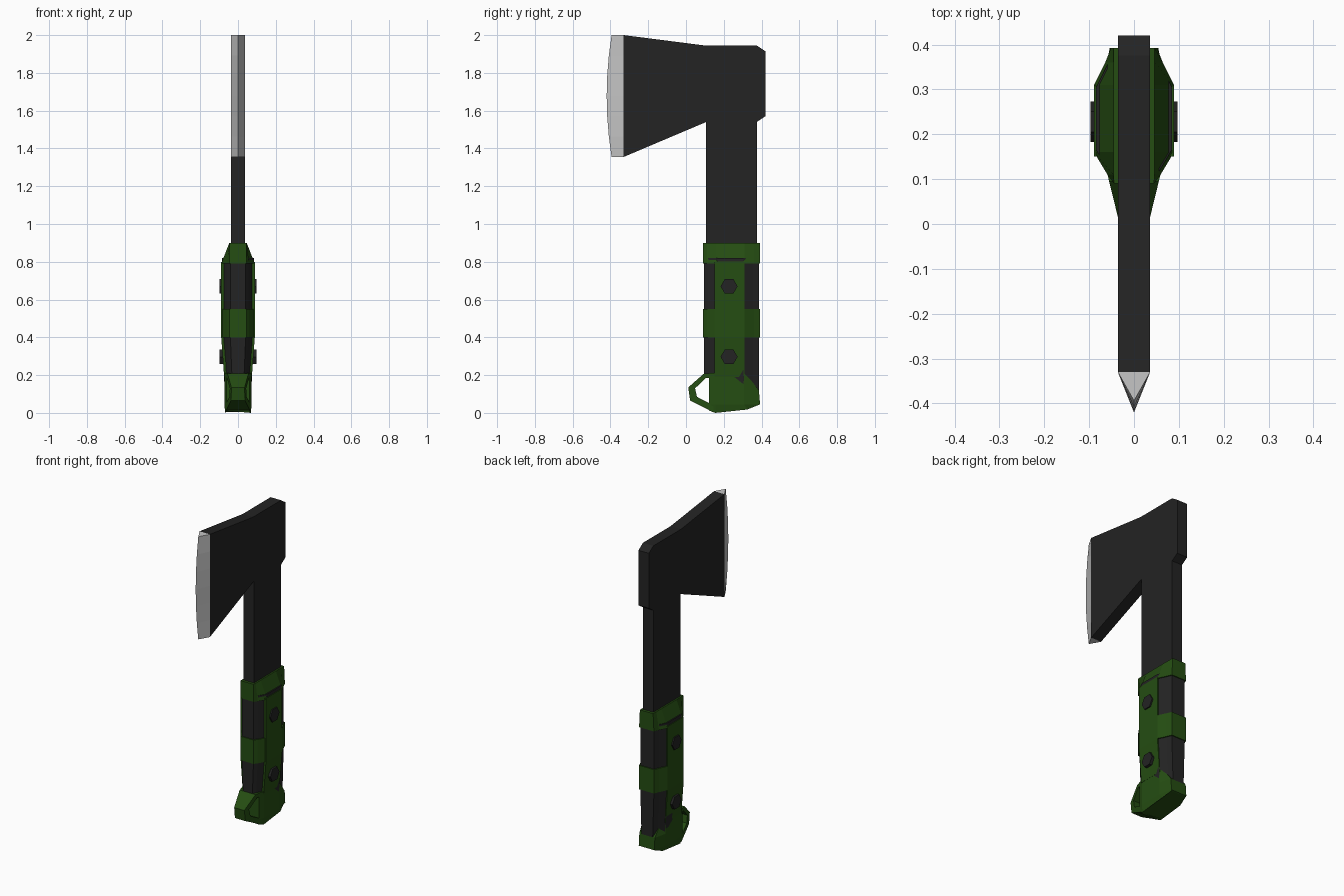
import bpy, bmesh, math

if "Cube" in bpy.data.objects:
    bpy.data.objects.remove(bpy.data.objects["Cube"])


def material(name, rgb):
    m = bpy.data.materials.new(name)
    m.diffuse_color = (*rgb, 1)
    m.use_nodes = True
    m.node_tree.nodes["Principled BSDF"].inputs["Base Color"].default_value = m.diffuse_color
    return m


DARK = material("black_steel", (0.017, 0.017, 0.017))
GREEN = material("green_grip", (0.018, 0.074, 0.006))
GREY = material("ground_edge", (0.56, 0.56, 0.56))


def loft(name, sections, mat, closed=False):
    """Skin equal-length loops of (x, y, z) points; closed joins last to first."""
    bm = bmesh.new()
    rings = [[bm.verts.new(p) for p in s] for s in sections]
    n = len(rings[0])
    pairs = list(zip(rings, rings[1:]))
    if closed:
        pairs.append((rings[-1], rings[0]))
    else:
        bm.faces.new(rings[0])
        bm.faces.new(rings[-1])
    for a, b in pairs:
        for i in range(n):
            j = (i + 1) % n
            bm.faces.new((a[i], a[j], b[j], b[i]))
    bmesh.ops.recalc_face_normals(bm, faces=bm.faces)
    me = bpy.data.meshes.new(name)
    bm.to_mesh(me)
    bm.free()
    me.materials.append(mat)
    ob = bpy.data.objects.new(name, me)
    bpy.context.collection.objects.link(ob)
    return ob


def mirror(half):
    """Complete a right-half outline across x = 0."""
    return half + [(-p[0], *p[1:]) for p in reversed(half)]


def side_width(z):
    """Half thickness of the grip, narrowing toward the pommel."""
    return 0.073 + 0.016 * max(0, min(1, (z - 0.2) / 0.2))


HALF = [(0.045, 0.09), (0.06, 0.11), (0.09, 0.16), (0.09, 0.31), (0.065, 0.36), (0.052, 0.392)]


def grip_section(z, inset=0.0, limit=1.0):
    k = side_width(z) / 0.09
    pts = []
    for x, y in HALF:
        y += inset if y < 0.2 else -inset
        pts.append((min(x * k - inset * 0.7, limit), y, z))
    return mirror(pts)


# Head and tang, one flat steel plate
plate = [(-0.33, 2.0), (0.10, 1.945), (0.375, 1.945), (0.42, 1.915), (0.42, 1.57),
         (0.375, 1.54), (0.375, 0.7), (0.107, 0.7), (0.107, 1.54), (-0.33, 1.355)]
loft("axe_head_and_tang", [[(x, y, z) for y, z in plate] for x in (-0.036, 0.036)], DARK)

# Ground cutting edge with a gentle curve
edge = []
for i in range(7):
    t = i / 6 * 2 - 1
    z = 1.6775 + 0.3225 * t
    edge.append([(0.036, -0.33, z), (-0.036, -0.33, z), (0, -0.42 + 0.026 * t * t, z)])
loft("cutting_edge", edge, GREY)

# Dark grip core seen through the windows of the green shell
core = [grip_section(z, 0.006) for z in (0.2, 0.4, 0.82)]
core[0] = [(x, y, 0.2 if y < 0.2 else 0.09) for x, y, z in core[0]]
loft("grip_inserts", core, DARK)

# Green shell: side plates, middle band and tapered collar
loft("grip_side_plates", [mirror([(side_width(z), 0.15, z), (side_width(z), 0.31, z)])
                          for z in (0.19, 0.4, 0.8)], GREEN)
loft("grip_band", [grip_section(z) for z in (0.4, 0.55)], GREEN)
loft("grip_collar", [grip_section(0.79), grip_section(0.9, 0.0, 0.046)], GREEN)

# Pommel with a slanted underside and a rear lip
pommel = []
for z, rear in ((0.21, 0.315), (0.12, 0.386), (0.045, 0.392)):
    w = 0.072
    pommel.append(mirror([(0.062, 0.122, z), (w, 0.155, z), (w, 0.308, z), (0.054, rear, z)]))
pommel.append(mirror([(0.058, 0.122, 0.012), (0.068, 0.155, 0.0),
                      (0.066, 0.325, 0.018), (0.05, 0.385, 0.042)]))
loft("pommel", pommel, GREEN)

# Lanyard loop in front of the pommel
outer = [(0.15, 0.21), (0.095, 0.208), (0.012, 0.135), (0.022, 0.065), (0.145, 0.004)]
inner = [(0.15, 0.185), (0.106, 0.185), (0.048, 0.13), (0.058, 0.085), (0.145, 0.04)]


def loop_width(y):
    return 0.035 + 0.033 * max(0, min(1, (y - 0.015) / 0.13))


loft("lanyard_loop", [mirror([(loop_width(o[0]), *o), (loop_width(i[0]), *i)])
                      for o, i in zip(outer, inner)], GREEN)

# Hexagonal bolts through the grip
for name, z in (("upper_bolt", 0.67), ("lower_bolt", 0.297)):
    hexagon = [(0.228 + 0.045 * math.cos(k * math.pi / 3),
                z + 0.045 * math.sin(k * math.pi / 3)) for k in range(6)]
    loft(name, [[(x, *p) for p in hexagon] for x in (-0.097, 0.097)], DARK)
